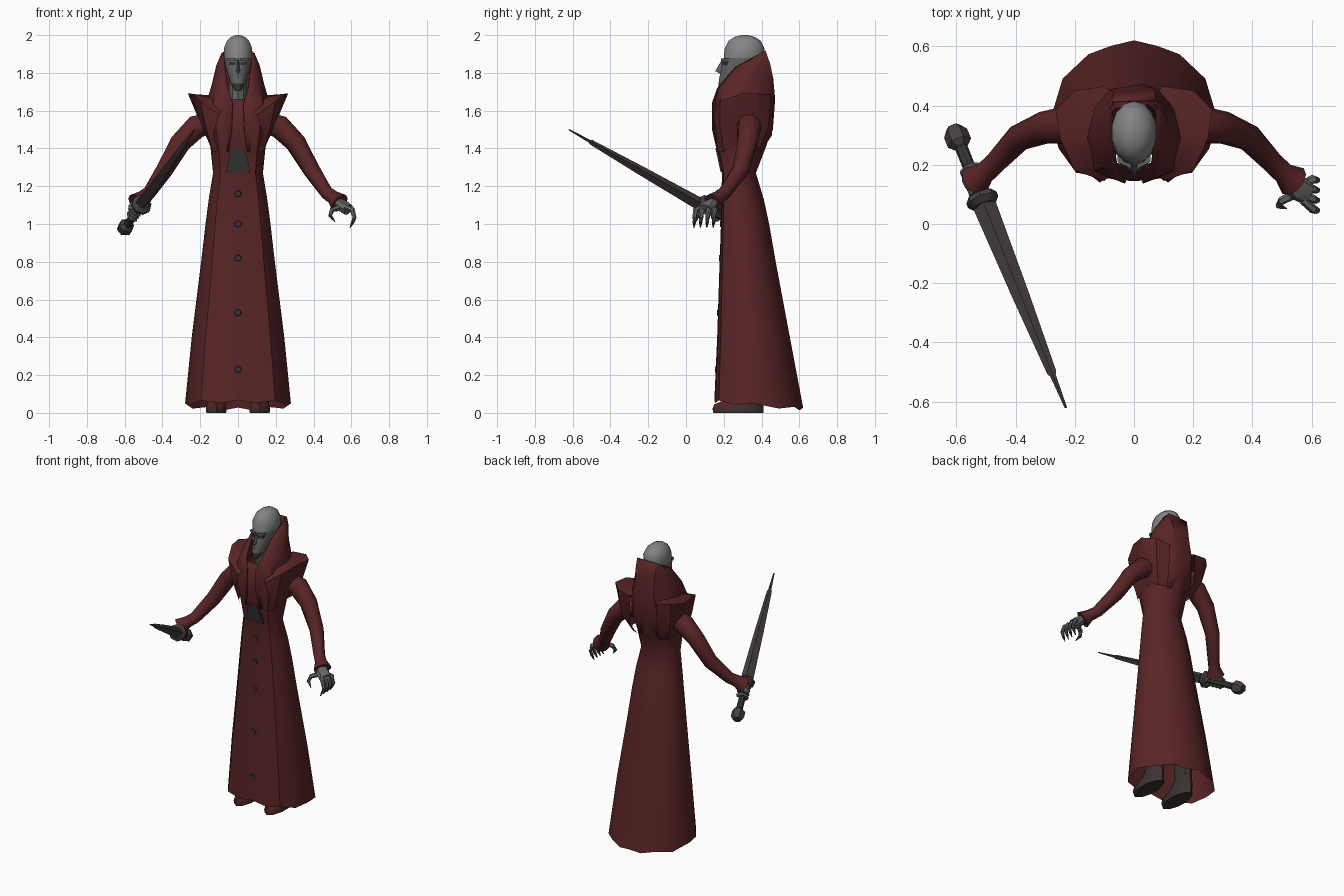
import bpy, bmesh, math
from mathutils import Vector

if "Cube" in bpy.data.objects:
    bpy.data.objects.remove(bpy.data.objects["Cube"])


def material(name, r, g, b):
    m = bpy.data.materials.new(name)
    m.use_nodes = True
    m.diffuse_color = (r, g, b, 1)
    m.node_tree.nodes["Principled BSDF"].inputs["Base Color"].default_value = (r, g, b, 1)
    return m


RED = material("dark red cloth", .10, .018, .019)
SCALP = material("pale grey skin", .23, .23, .235)
FACE = material("grey skin", .13, .13, .13)
SHADE = material("dark grey skin", .035, .035, .037)
BOOT = material("boot leather", .045, .032, .03)
STEEL = material("dark steel", .062, .05, .05)
TRIM = material("dark trim", .04, .036, .038)


def loft(name, rings, mats, rule=None, caps=True, closed=True, thick=0):
    """Skin a list of equal-length point rings; rule picks a material from a face centre."""
    bm = bmesh.new()
    rows = [[bm.verts.new(p) for p in ring] for ring in rings]
    n = len(rows[0])
    for a, b in zip(rows, rows[1:]):
        for i in range(n if closed else n - 1):
            j = (i + 1) % n
            bm.faces.new((a[i], a[j], b[j], b[i]))
    if caps:
        bm.faces.new(rows[0])
        bm.faces.new(rows[-1])
    bmesh.ops.recalc_face_normals(bm, faces=bm.faces[:])
    if rule:
        for f in bm.faces:
            f.material_index = rule(f.calc_center_median())
    mesh = bpy.data.meshes.new(name)
    bm.to_mesh(mesh)
    bm.free()
    for m in mats:
        mesh.materials.append(m)
    ob = bpy.data.objects.new(name, mesh)
    bpy.context.collection.objects.link(ob)
    if thick:
        mod = ob.modifiers.new("thickness", "SOLIDIFY")
        mod.thickness = thick
    bpy.ops.object.select_all(action="DESELECT")
    ob.select_set(True)
    bpy.context.view_layer.objects.active = ob
    bpy.ops.object.shade_smooth_by_angle(angle=math.radians(38))
    return ob


def tube(name, path, mats, rule=None, sides=8, flat=1):
    """Tapered tube; each path entry is x, y, z, radius."""
    pts = [Vector(p[:3]) for p in path]
    rings = []
    for i, p in enumerate(path):
        d = pts[min(i + 1, len(pts) - 1)] - pts[max(i - 1, 0)]
        q = d.to_track_quat("Z", "Y")
        ring = []
        for k in range(sides):
            a = math.tau * k / sides
            ring.append(pts[i] + q @ Vector((math.cos(a) * p[3], math.sin(a) * p[3] * flat, 0)))
        rings.append(ring)
    return loft(name, rings, mats, rule)


def oval(hw, yf, yb, z, n=14, cx=0):
    yc, hd = (yf + yb) / 2, (yb - yf) / 2
    return [(cx + hw * math.sin(math.tau * k / n), yc - hd * math.cos(math.tau * k / n), z)
            for k in range(n)]


def mirrored(half):
    """Complete a half outline that starts and ends on the centre plane."""
    return half + [(-x, y, z) for x, y, z in half[-2:0:-1]]


# Robe: height, half width, front, back
ROBE = [(.04, .28, .15, .62), (.4, .245, .165, .55), (.8, .195, .178, .475),
        (1.0, .172, .185, .44), (1.13, .155, .188, .412), (1.27, .132, .19, .37),
        (1.4, .145, .162, .42), (1.5, .165, .145, .455), (1.6, .17, .15, .46),
        (1.66, .11, .2, .43)]
OUTLINE = [(0, -1), (.35, -.98), (.7, -.9), (.91, -.55), (1, -.1),
           (.86, .45), (.55, .8), (.28, .92), (0, 1)]


def robe_ring(z, hw, yf, yb):
    yc, hd = (yf + yb) / 2, (yb - yf) / 2
    half = []
    for i, (u, v) in enumerate(OUTLINE):
        drop = (-.02 * v + .008 * (-1) ** i) if z < .1 else 0
        half.append((u * hw, yc + v * hd, z + drop))
    return mirrored(half)


def front_y(z):
    for a, b in zip(ROBE, ROBE[1:]):
        if a[0] <= z <= b[0]:
            return a[2] + (b[2] - a[2]) * (z - a[0]) / (b[0] - a[0])


robe = loft("robe", [robe_ring(*r) for r in ROBE], [RED], caps=False)

# High collar: edge x, edge y, edge z, half width, back y, back z
COLLAR = [(.05, .165, 1.38, .135, .41, 1.4), (.035, .138, 1.5, .165, .46, 1.5),
          (.03, .137, 1.64, .165, .472, 1.66), (.055, .165, 1.72, .138, .462, 1.77),
          (.07, .26, 1.83, .115, .445, 1.85), (.075, .37, 1.89, .088, .42, 1.92)]
rows = []
for ex, yf, zf, hw, yb, zb in COLLAR:
    half = []
    for u, v in ((None, 0), (.8, .12), (1, .45), (.85, .75), (.5, .95), (0, 1)):
        x = ex if u is None else max(u * hw, ex)
        half.append((x, yf + (yb - yf) * v, zf + (zb - zf) * v))
    rows.append(half + [(-x, y, z) for x, y, z in half[-2::-1]])
loft("high_collar", rows, [RED], caps=False, closed=False, thick=.008)

# Belt plate and buttons on the front
loft("belt_plate", [[(s * w, front_y(z) - d, z) for s, d in ((-1, .006), (1, .006), (1, -.002), (-1, -.002))]
                    for z, w in ((1.275, .065), (1.34, .052), (1.4, .03))], [TRIM])
for i, z in enumerate((1.16, 1.0, .82, .53, .23)):
    y = front_y(z)
    loft(f"button_{i + 1}", [[(r * math.cos(k * math.tau / 6), yy, z + r * math.sin(k * math.tau / 6))
                              for k in range(6)] for r, yy in ((.022, y + .004), (.016, y - .005))], [TRIM])

# Head: height, half width, front, back
HEAD = [(1.705, .016, .172, .21), (1.745, .04, .172, .3), (1.79, .054, .18, .36),
        (1.83, .067, .187, .39), (1.88, .076, .2, .41), (1.93, .077, .205, .415),
        (1.97, .06, .225, .395), (1.99, .038, .255, .365), (2.0, .012, .29, .33)]


def skin_rule(c):
    if c.z < 1.75 and c.y < .2:
        return 2
    return 1 if c.z < 1.87 else 0


loft("head", [oval(hw, yf, yb, z) for z, hw, yf, yb in HEAD], [SCALP, FACE, SHADE], skin_rule)
loft("neck", [oval(.05, .22, .36, z, 10) for z in (1.6, 1.8)], [FACE])
loft("nose", [[(-w, .21, z), (0, y, z), (w, .21, z)]
              for z, w, y in ((1.795, .014, .18), (1.81, .018, .155), (1.87, .009, .19))], [FACE])
loft("mouth", [[(-w, .2, z), (0, .176, z), (w, .2, z)] for z, w in ((1.77, .024), (1.776, .026))], [SHADE])

for s, side in ((1, "left"), (-1, "right")):
    # Eye and brow
    loft(side + "_eye", [[(s * x, y, z) for x, y in ((.013, .191), (.045, .209), (.045, .225), (.013, .21))]
                         for z in (1.843, 1.858)], [SHADE])
    loft(side + "_brow", [[(s * x, y - .006, z) for x, y in ((.01, .192), (.055, .215), (.055, .235), (.01, .215))]
                          for z in (1.864, 1.876)], [FACE])

    # Winged shoulder: neck row, flared ridge, row tucked under
    wing = [[(.05, .2, 1.64), (.11, .22, 1.66), (.13, .28, 1.67), (.13, .36, 1.68), (.12, .41, 1.68), (.07, .44, 1.67)],
            [(.1, .145, 1.58), (.2, .18, 1.65), (.25, .29, 1.69), (.265, .385, 1.69), (.2, .45, 1.685), (.1, .465, 1.67)],
            [(.13, .16, 1.48), (.17, .18, 1.51), (.21, .28, 1.57), (.215, .38, 1.57), (.18, .435, 1.51), (.1, .455, 1.47)],
            [(.1, .165, 1.38), (.135, .2, 1.38), (.15, .27, 1.42), (.15, .36, 1.42), (.13, .39, 1.4), (.08, .41, 1.4)]]
    loft(side + "_shoulder", [[(s * x, y, z) for x, y, z in r] for r in wing], [RED], caps=False, closed=False)

    # Sleeve and flared cuff
    sleeve = [(.13, .33, 1.54, .06), (.22, .335, 1.515, .065), (.305, .325, 1.43, .055),
              (.39, .29, 1.285, .046), (.47, .205, 1.165, .036), (.505, .172, 1.14, .037), (.537, .145, 1.11, .056)]
    tube(side + "_sleeve", [(s * x, y, z, r) for x, y, z, r in sleeve], [RED], sides=10)

    # Boot with a red toe cap
    foot = [(.055, .145, .41, 0), (.058, .14, .41, .022), (.052, .15, .41, .045),
            (.05, .22, .41, .075), (.045, .27, .4, .13), (.05, .26, .4, .4)]
    loft(side + "_boot", [oval(w, a, b, z, 10, s * .115) for w, a, b, z in foot], [BOOT, RED],
         lambda c: int(c.y < .24 and .022 < c.z < .07))

# Open clawed left hand
tube("left_palm", [(.53, .15, 1.12, .03), (.555, .12, 1.095, .043), (.585, .105, 1.075, .04)], [FACE], flat=.8)
for i in range(4):
    y = .05 + i * .034
    tube(f"left_finger_{i + 1}", [(.57, .08 + i * .018, 1.09, .014), (.605, y, 1.075, .015), (.617, y - .004, 1.035, .012),
                                  (.608, y - .006, 1.01, .01), (.592, y - .008, .98, .002)],
         [FACE, SHADE], lambda c: int(c.z < 1.01), sides=6)
tube("left_thumb", [(.54, .1, 1.09, .016), (.498, .078, 1.075, .014), (.488, .062, 1.045, .011), (.515, .052, 1.01, .002)],
     [FACE, SHADE], lambda c: int(c.z < 1.03), sides=6)

# Sword along one straight axis, from pommel to tip
BASE, TIP = Vector((-.61, .325, .962)), Vector((-.23, -.62, 1.5))


def along(t, r):
    return (*BASE.lerp(TIP, t), r)


tube("sword_pommel", [along(0, .026), along(.02, .042), along(.055, .042), along(.075, .02)], [STEEL], sides=6)
tube("sword_grip", [along(.06, .022), along(.26, .02)], [TRIM])
tube("sword_guard", [along(.235, .03), along(.25, .055), along(.265, .055), along(.28, .035)], [STEEL], sides=8)
tube("sword_blade", [along(.27, .04), along(.6, .029), along(.875, .016), along(.885, .01), along(1, .004)],
     [STEEL], sides=4, flat=.85)

# Right hand closed around the grip
tube("right_palm", [(-.53, .15, 1.125, .032), (-.545, .145, 1.09, .043), (-.55, .14, 1.07, .036)], [FACE], flat=.8)
axis = (TIP - BASE).to_track_quat("Z", "Y")
for i in range(4):
    centre = BASE.lerp(TIP, .155 + i * .024)
    loop = []
    for k in range(7):
        a = math.radians(20 + 45 * k)
        loop.append((*(centre + axis @ Vector((.03 * math.cos(a), .03 * math.sin(a), 0))), .0135 - .001 * k))
    tube(f"right_finger_{i + 1}", loop, [FACE], sides=6)
tube("right_thumb", [(-.525, .12, 1.105, .016), (-.495, .105, 1.09, .014), (-.49, .1, 1.06, .005)], [FACE], sides=6)
